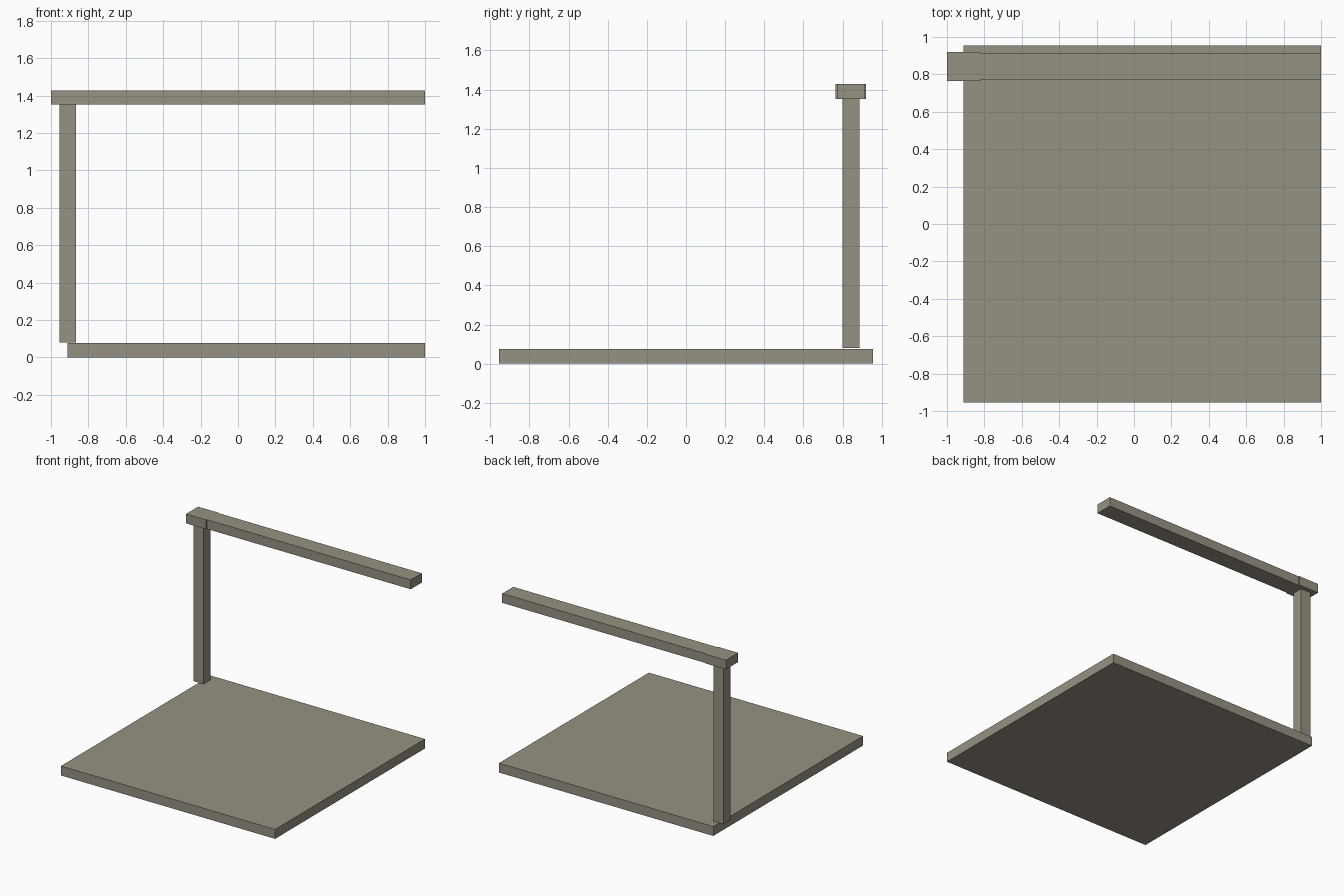
import bpy
import bmesh
from mathutils import Vector

if "Cube" in bpy.data.objects:
    bpy.data.objects.remove(bpy.data.objects["Cube"])

# Single flat colour
taupe = bpy.data.materials.new("warm_grey")
taupe.diffuse_color = (0.31, 0.283, 0.225, 1.0)
taupe.use_nodes = True
taupe.node_tree.nodes["Principled BSDF"].inputs["Base Color"].default_value = taupe.diffuse_color


def box(name, lo, hi):
    """Axis-aligned box between two corners."""
    lo, hi = Vector(lo), Vector(hi)
    size, mid = hi - lo, (lo + hi) / 2
    bm = bmesh.new()
    bmesh.ops.create_cube(bm, size=1.0)
    for v in bm.verts:
        v.co = Vector(a * b for a, b in zip(v.co, size)) + mid
    mesh = bpy.data.meshes.new(name)
    bm.to_mesh(mesh)
    bm.free()
    mesh.materials.append(taupe)
    obj = bpy.data.objects.new(name, mesh)
    bpy.context.collection.objects.link(obj)
    return obj


# Floor slab
box("base_slab", (-0.912, -0.955, 0.0), (1.0, 0.955, 0.076))
# Upright at the back left corner, overhanging the slab edge
box("corner_post", (-0.955, 0.799, 0.079), (-0.867, 0.886, 1.353))
# Block on top of the post
box("post_cap", (-1.0, 0.765, 1.353), (-0.82, 0.92, 1.428))
# Slightly narrower beam reaching out from the cap
box("top_beam", (-0.82, 0.773, 1.353), (1.0, 0.914, 1.428))
